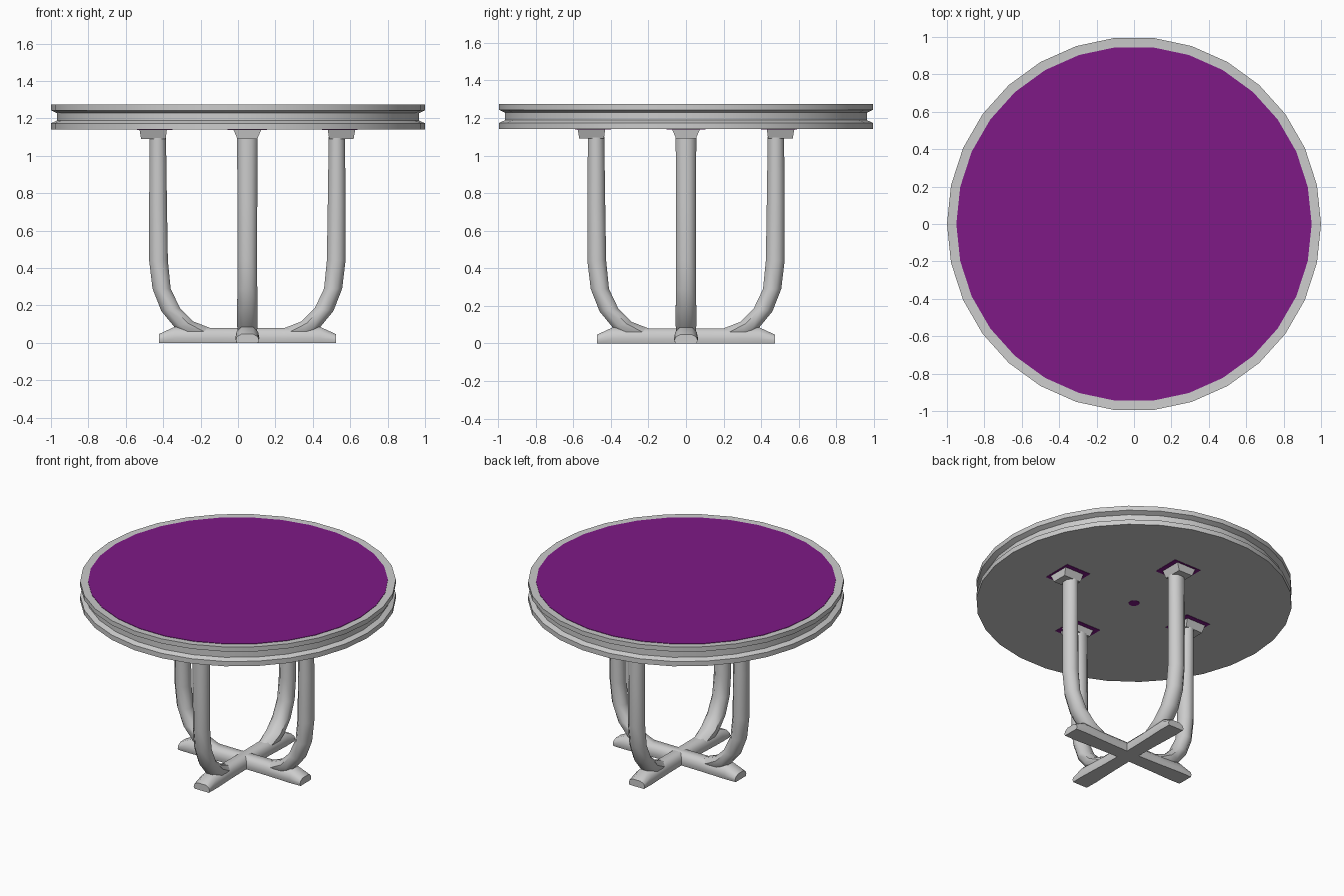
import bpy, bmesh
from math import sin, cos, pi, radians
from mathutils import Matrix

if "Cube" in bpy.data.objects:
    bpy.data.objects.remove(bpy.data.objects["Cube"])

CX = 0.05  # the base sits slightly off the top's centre
purple = bpy.data.materials.new("purple")
purple.diffuse_color = (0.21, 0.01, 0.24, 1)
purple.use_nodes = True
purple.node_tree.nodes["Principled BSDF"].inputs["Base Color"].default_value = purple.diffuse_color


def loft(name, rings, caps=True, mat=None, smooth=35, matrix=None):
    """Skin a list of equal-length point rings."""
    bm = bmesh.new()
    rows = [[bm.verts.new(p) for p in ring] for ring in rings]
    n = len(rows[0])
    for a, b in zip(rows, rows[1:]):
        for i in range(n):
            j = (i + 1) % n
            bm.faces.new((a[i], a[j], b[j], b[i]))
    if caps:
        bm.faces.new(rows[0])
        if len(rows) > 1:
            bm.faces.new(rows[-1])
    bmesh.ops.recalc_face_normals(bm, faces=bm.faces)
    if matrix:
        bm.transform(matrix)
    me = bpy.data.meshes.new(name)
    bm.to_mesh(me)
    bm.free()
    ob = bpy.data.objects.new(name, me)
    bpy.context.collection.objects.link(ob)
    if mat:
        me.materials.append(mat)
    if smooth:
        bpy.ops.object.select_all(action='DESELECT')
        ob.select_set(True)
        bpy.context.view_layer.objects.active = ob
        bpy.ops.object.shade_smooth_by_angle(angle=radians(smooth))
    return ob


def circle(r, z, n=30):
    return [(r * cos(2 * pi * i / n), r * sin(2 * pi * i / n), z) for i in range(n)]


def rect(x0, x1, w, z):
    return [(x0, -w, z), (x1, -w, z), (x1, w, z), (x0, w, z)]


# table top with a grooved rim, and its purple inlay
rim = [(0.95, 1.272), (1, 1.275), (1, 1.243), (0.968, 1.228),
       (0.968, 1.188), (1, 1.174), (1, 1.14)]
loft("table_top", [circle(r, z) for r, z in rim])
loft("top_inlay", [circle(0.95, 1.268), circle(0.95, 1.275)], mat=purple, smooth=0)

# leg stations: outer r, outer z, inner r, inner z, half width
leg = [(0.522, 1.10, 0.435, 1.10, 0.055), (0.525, 0.75, 0.43, 0.75, 0.053),
       (0.525, 0.44, 0.425, 0.44, 0.052), (0.507, 0.29, 0.41, 0.29, 0.053),
       (0.46, 0.17, 0.36, 0.185, 0.055), (0.39, 0.085, 0.29, 0.115, 0.055),
       (0.34, 0.03, 0.20, 0.08, 0.05), (0.30, 0.02, 0.16, 0.06, 0.04)]


def leg_ring(ro, zo, ri, zi, w):
    pts = []
    for k in range(8):
        a = pi / 8 + k * pi / 4
        u = cos(a) / cos(pi / 8)
        v = sin(a) / cos(pi / 8)
        t = (u + 1) / 2
        pts.append((ri + (ro - ri) * t, v * w, zi + (zo - zi) * t))
    return pts


for i, side in enumerate(("right", "back", "left", "front")):
    place = Matrix.Translation((CX, 0, 0)) @ Matrix.Rotation(i * pi / 2, 4, 'Z')
    loft(side + "_leg", [leg_ring(*s) for s in leg], matrix=place, smooth=50)
    # tapered block joining leg and top
    loft(side + "_leg_block", [rect(0.43, 0.577, 0.075, 1.142),
                               rect(0.437, 0.568, 0.053, 1.09)],
         matrix=place, smooth=0)
    # purple plate showing around the block
    loft(side + "_mount_plate", [rect(0.40, 0.59, 0.105, 1.138),
                                 rect(0.40, 0.59, 0.105, 1.142)],
         matrix=place, mat=purple, smooth=0)

# purple plug under the centre of the top
loft("centre_plug", [circle(0.035, 1.138, 10), circle(0.035, 1.142, 10)],
     mat=purple, smooth=0)

# crossed foot beams: r, height, half width
half = [(0.473, 0.047, 0.062), (0.39, 0.085, 0.064), (0.2, 0.08, 0.056)]
stations = half + [(0, 0.08, 0.052)] + [(-r, h, w) for r, h, w in reversed(half)]


def beam_ring(r, h, w):
    return [(r, -w * 0.9, 0), (r, w * 0.9, 0), (r, w, h * 0.3), (r, w * 0.9, h * 0.7),
            (r, w * 0.5, h), (r, -w * 0.5, h), (r, -w * 0.9, h * 0.7), (r, -w, h * 0.3)]


for i, name in enumerate(("side_foot_beam", "front_back_foot_beam")):
    place = Matrix.Translation((CX, 0, 0)) @ Matrix.Rotation(i * pi / 2, 4, 'Z')
    loft(name, [beam_ring(*s) for s in stations], matrix=place, smooth=50)
